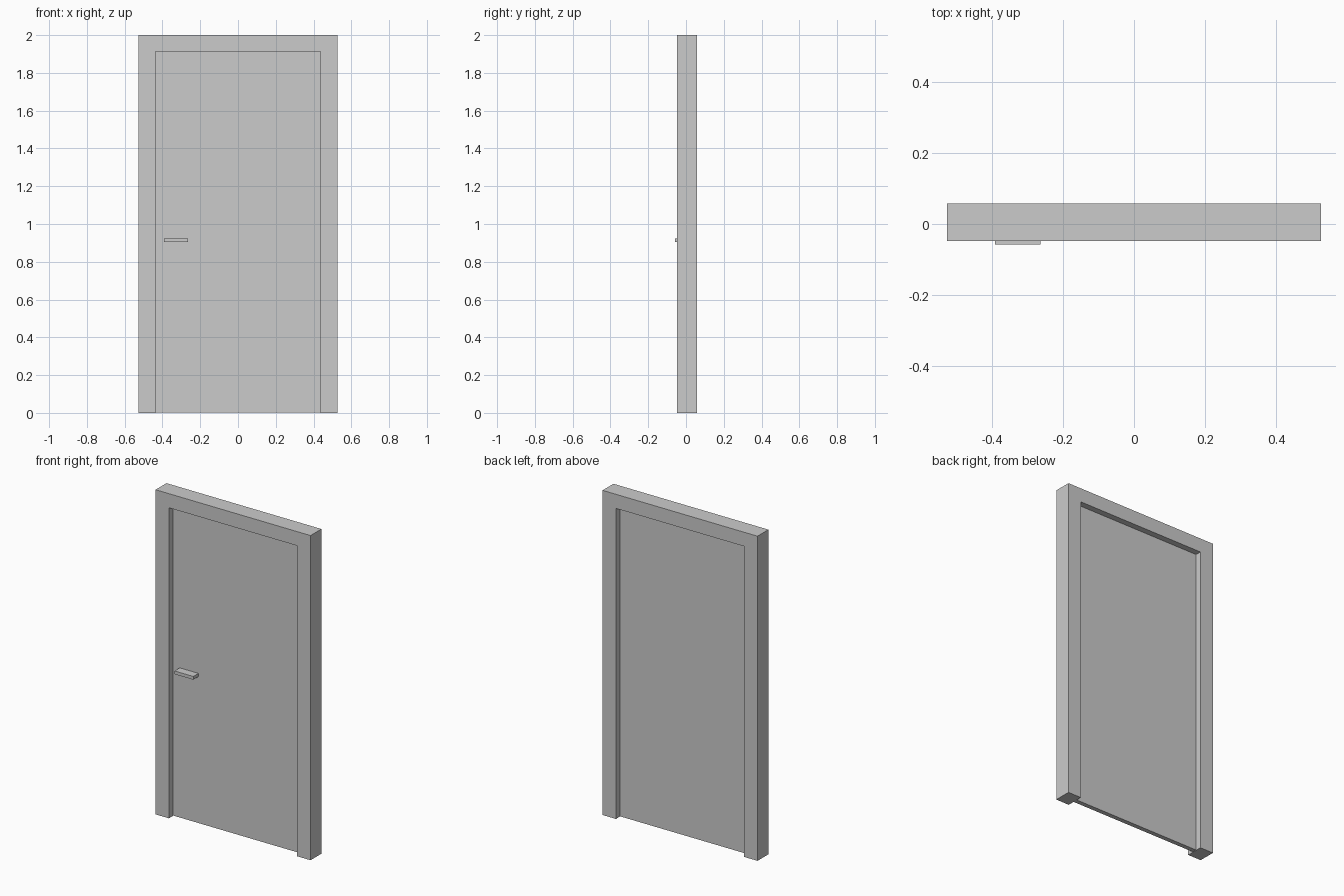
import bpy, bmesh

if "Cube" in bpy.data.objects:
    bpy.data.objects.remove(bpy.data.objects["Cube"])

W, OPEN_W = 0.528, 0.437      # half widths: outer frame, opening
H, OPEN_H = 2.0, 1.913        # heights: outer frame, opening


def extrude_profile(name, points, y0, y1):
    """Extrude an XZ outline from y0 to y1."""
    bm = bmesh.new()
    face = bm.faces.new([bm.verts.new((x, y0, z)) for x, z in points])
    ext = bmesh.ops.extrude_face_region(bm, geom=[face])
    verts = [g for g in ext["geom"] if isinstance(g, bmesh.types.BMVert)]
    bmesh.ops.translate(bm, verts=verts, vec=(0, y1 - y0, 0))
    bmesh.ops.recalc_face_normals(bm, faces=bm.faces)
    mesh = bpy.data.meshes.new(name)
    bm.to_mesh(mesh)
    bm.free()
    obj = bpy.data.objects.new(name, mesh)
    bpy.context.collection.objects.link(obj)
    return obj


def rect(x0, x1, z0, z1):
    return [(x0, z0), (x1, z0), (x1, z1), (x0, z1)]


# Frame: two jambs and a header as one outline
half = [(W, H), (W, 0), (OPEN_W, 0), (OPEN_W, OPEN_H)]
extrude_profile("door_frame", half + [(-x, z) for x, z in reversed(half)], -0.048, 0.058)

# Door leaf, recessed on both sides
extrude_profile("door_leaf", rect(-OPEN_W, OPEN_W, 0.002, OPEN_H), -0.008, 0.02)

# Handle bar on the front only
extrude_profile("door_handle", rect(-0.392, -0.264, 0.904, 0.924), -0.058, -0.008)
